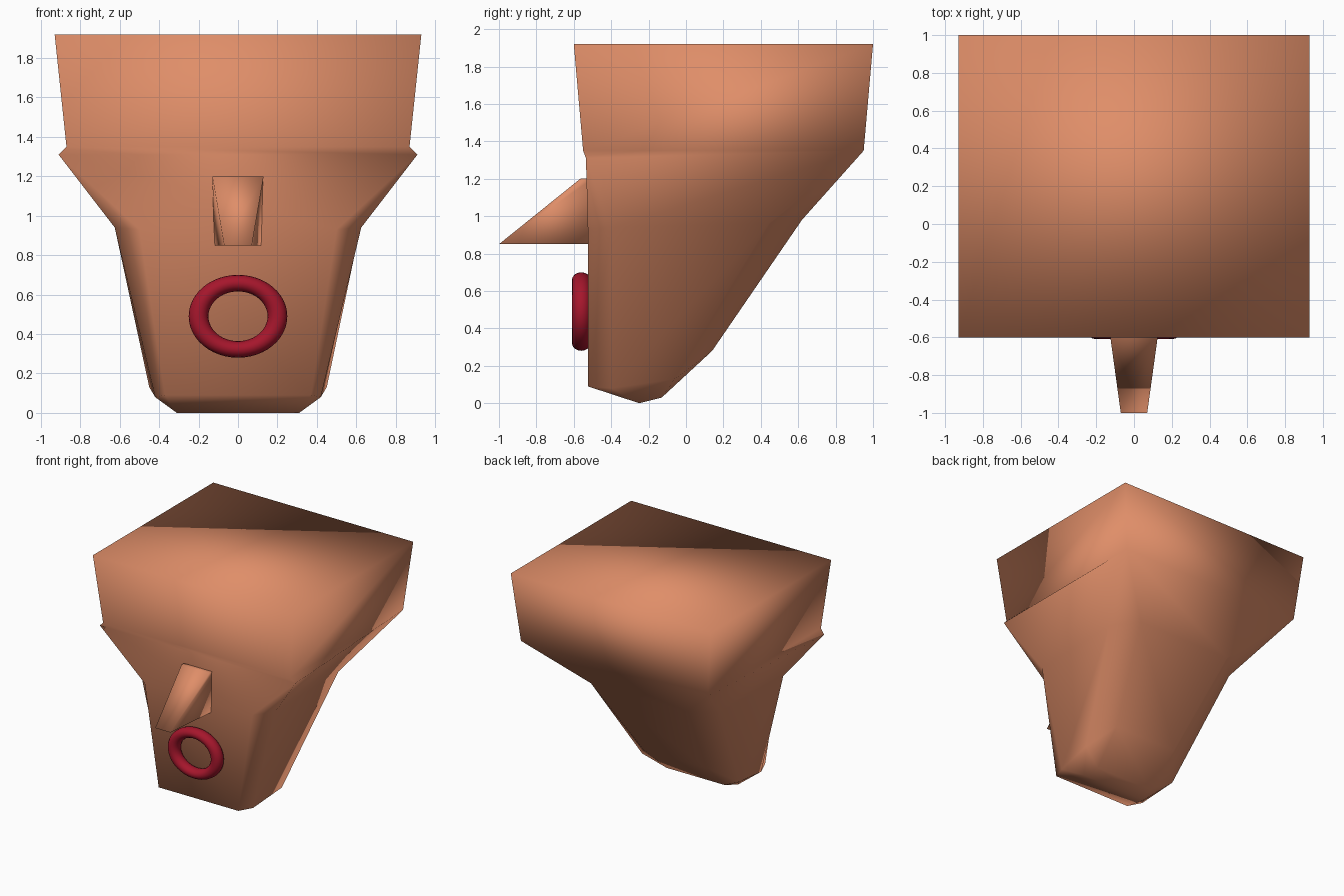
import bpy, bmesh, math

if "Cube" in bpy.data.objects:
    bpy.data.objects.remove(bpy.data.objects["Cube"])


def material(name, color):
    mat = bpy.data.materials.new(name)
    mat.diffuse_color = (*color, 1)
    mat.use_nodes = True
    mat.node_tree.nodes["Principled BSDF"].inputs["Base Color"].default_value = mat.diffuse_color
    return mat


def mirrored_mesh(name, half, side_faces, strip, mat):
    """Right-half points, faces for each side, and a loop of points bridged across x = 0."""
    bm = bmesh.new()
    right = {k: bm.verts.new(p) for k, p in half.items()}
    left = {k: bm.verts.new((-x, y, z)) for k, (x, y, z) in half.items()}
    for f in side_faces:
        keys = f.split()
        bm.faces.new([right[k] for k in keys])
        bm.faces.new([left[k] for k in reversed(keys)])
    keys = strip.split()
    for a, b in zip(keys, keys[1:] + keys[:1]):
        bm.faces.new([right[a], right[b], left[b], left[a]])
    bmesh.ops.recalc_face_normals(bm, faces=bm.faces)
    me = bpy.data.meshes.new(name)
    bm.to_mesh(me)
    bm.free()
    me.shade_smooth()
    me.materials.append(mat)
    ob = bpy.data.objects.new(name, me)
    bpy.context.collection.objects.link(ob)
    return ob


skin = material("skin", (0.74, 0.27, 0.14))
red = material("ring_red", (0.38, 0.008, 0.025))

# Head: broad brow block tapering into a narrow jaw
head = {
    "F0": (.37, -.525, .09), "S0": (.42, -.4, .08), "T0": (.45, -.06, .13),
    "K0": (.30, .14, .28), "E": (.27, -.13, .03), "B": (.31, -.25, 0),
    "F1": (.50, -.525, .93), "S1": (.625, -.4, .94),
    "T1": (.625, .44, .96), "K1": (.45, .62, .98),
    "C0": (.91, -.535, 1.31), "C1": (.87, .95, 1.35), "B0": (.87, -.55, 1.35),
    "U0": (.93, -.6, 1.92), "U1": (.93, 1.0, 1.92),
}
mirrored_mesh("head", head, [
    "F0 S0 S1 F1", "S0 T0 T1 S1", "T0 K0 K1 T1",
    "F1 S1 C0", "S1 T1 C1 C0", "T1 K1 C1",
    "C0 C1 B0", "B0 C1 U1 U0",
    "F0 B S0", "S0 B T0", "B E T0", "E K0 T0",
], "F0 F1 C0 B0 U0 U1 C1 K1 K0 E B", skin)

# Nose: wedge with a flat underside
nose = {
    "top_back": (.13, -.5, 1.2), "top": (.13, -.565, 1.2),
    "tip": (.07, -1.0, .85), "base": (.12, -.5, .85),
}
mirrored_mesh("nose", nose, ["top_back top tip base"],
              "top_back top tip base", skin)

# Mouth: flattened ring
bpy.ops.mesh.primitive_torus_add(
    major_segments=48, minor_segments=16, major_radius=.2, minor_radius=.05,
    location=(0, -.56, .49), rotation=(math.pi / 2, 0, 0))
mouth = bpy.context.object
mouth.name = "mouth_ring"
mouth.scale = (1, .84, 1)
mouth.data.shade_smooth()
mouth.data.materials.append(red)
